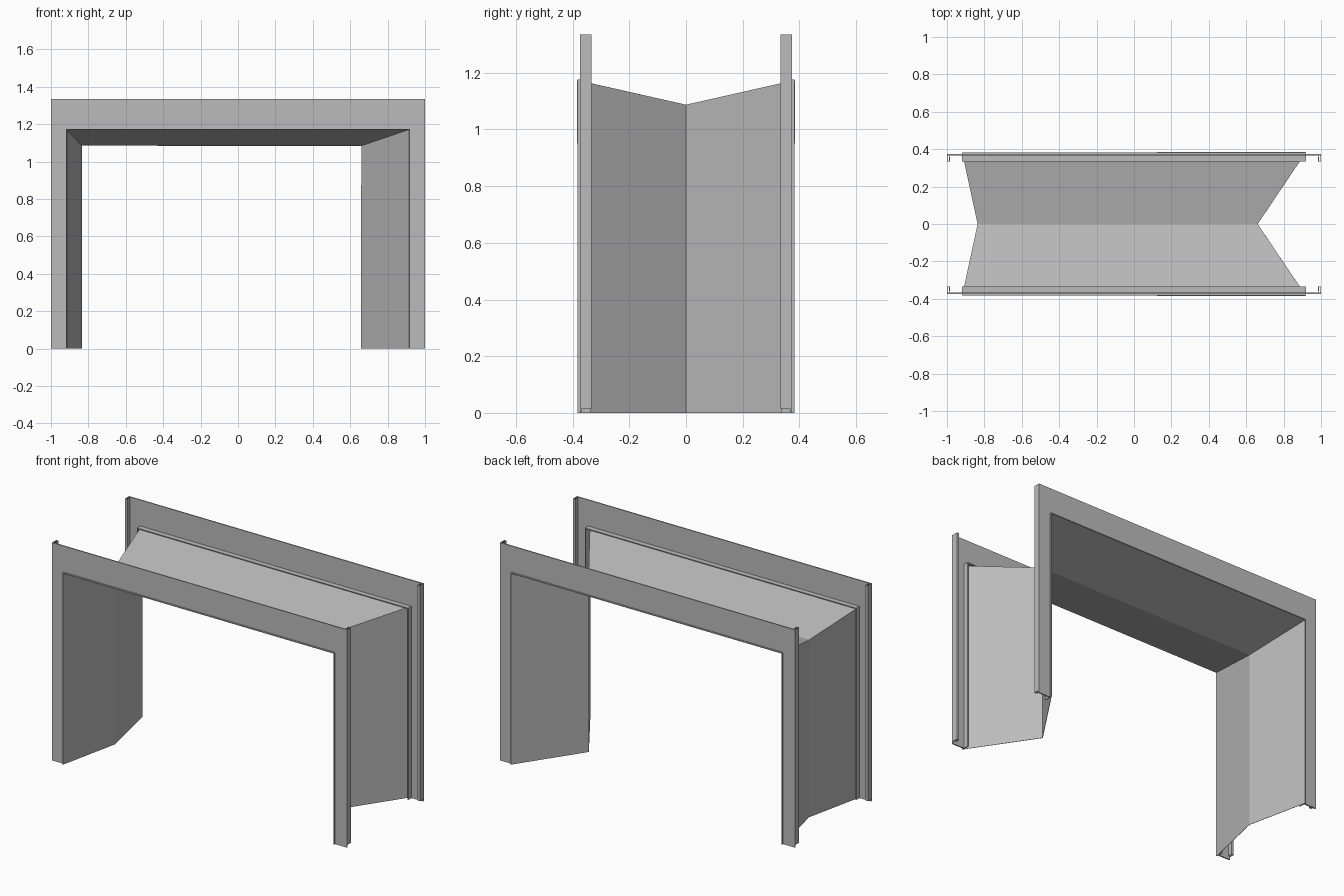
import bpy

cube = bpy.data.objects.get("Cube")
if cube:
    bpy.data.objects.remove(cube, do_unlink=True)

steel = bpy.data.materials.new("grey steel")
steel.use_nodes = True
colour = (0.5, 0.5, 0.5, 1)
steel.diffuse_color = colour
steel.node_tree.nodes["Principled BSDF"].inputs["Base Color"].default_value = colour


def sheet(name, rows, thickness):
    """Skin quads between successive rows of points, then thicken the sheet."""
    n = len(rows[0])
    verts = [p for row in rows for p in row]
    faces = [(r * n + i, r * n + i + 1, (r + 1) * n + i + 1, (r + 1) * n + i)
             for r in range(len(rows) - 1) for i in range(n - 1)]
    mesh = bpy.data.meshes.new(name)
    mesh.from_pydata(verts, [], faces)
    mesh.materials.append(steel)
    obj = bpy.data.objects.new(name, mesh)
    bpy.context.collection.objects.link(obj)
    solid = obj.modifiers.new("thickness", "SOLIDIFY")
    solid.thickness = thickness
    solid.offset = 0
    solid.use_even_offset = True
    return obj


def arch(y, left, right, top):
    """Doorway outline: up the left-hand side, across and down again."""
    return [(left, y, 0), (left, y, top), (right, y, top), (right, y, 0)]


W, H = 0.918, 1.173        # door opening
FACE, LIP, BACK = 0.37, 0.383, 0.335

# Folded lining, pinched in along the middle of the wall
sheet("lining", [arch(-LIP, -W, W, H),
                 arch(0, -0.835, 0.66, 1.086),
                 arch(LIP, -W, W, H)], 0.002)

for side, s in (("front", -1), ("back", 1)):
    # Flat casing around the opening
    sheet(side + "_casing", [arch(s * FACE, -1, 1, 1.335),
                             arch(s * FACE, -W, W, H)], 0.007)
    # Flange around the inner edge of the casing
    sheet(side + "_flange", [arch(s * LIP, -W, W, H),
                             arch(s * BACK, -W, W, H)], 0.005)
    # Folded hems down the outer edges of the casing
    for hand, m in (("right", -1), ("left", 1)):
        fold = [(0.998, FACE), (0.998, BACK), (0.986, BACK), (0.986, 0.36)]
        sheet(f"{side}_{hand}_hem",
              [[(m * x, s * y, z) for x, y in fold] for z in (0.015, 1.335)], 0.004)
